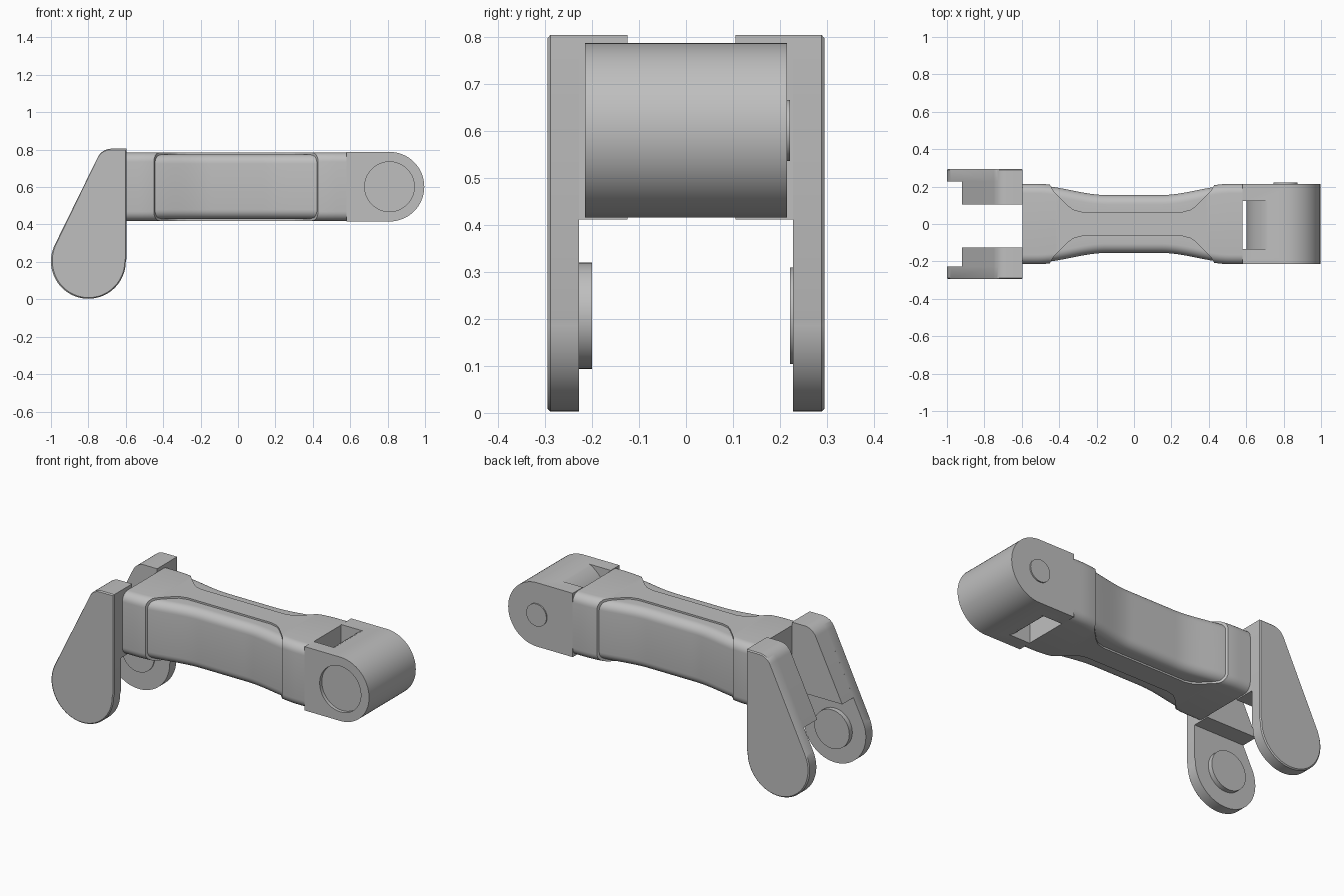
import bpy
import bmesh
from math import sin, cos, radians, pi

if "Cube" in bpy.data.objects:
    bpy.data.objects.remove(bpy.data.objects["Cube"])

gray = bpy.data.materials.new("matte gray")
gray.use_nodes = True
COLOR = (0.52, 0.52, 0.52, 1)
gray.diffuse_color = COLOR
gray.node_tree.nodes["Principled BSDF"].inputs["Base Color"].default_value = COLOR


def arc(cx, cz, r, a0, a1, n):
    """Points on an arc, angles in degrees."""
    angles = [radians(a0 + (a1 - a0) * i / n) for i in range(n + 1)]
    return [(cx + r * cos(a), cz + r * sin(a)) for a in angles]


def loft(name, rings):
    """Closed solid through rings that all have the same point count."""
    bm = bmesh.new()
    loops = [[bm.verts.new(p) for p in ring] for ring in rings]
    n = len(loops[0])
    for a, b in zip(loops, loops[1:]):
        for i in range(n):
            j = (i + 1) % n
            bm.faces.new((a[i], a[j], b[j], b[i]))
    bm.faces.new(loops[0][::-1])
    bm.faces.new(loops[-1])
    bmesh.ops.recalc_face_normals(bm, faces=bm.faces)
    mesh = bpy.data.meshes.new(name)
    bm.to_mesh(mesh)
    bm.free()
    mesh.materials.append(gray)
    obj = bpy.data.objects.new(name, mesh)
    bpy.context.collection.objects.link(obj)
    return obj


def prism_y(name, pts, y0, y1):
    return loft(name, [[(x, y, z) for x, z in pts] for y in (y0, y1)])


def disc(name, cx, cz, r, y0, y1):
    return prism_y(name, arc(cx, cz, r, 0, 360, 48)[:-1], y0, y1)


def cut(obj, cutter):
    """Subtract the cutter, keep the result as plain mesh."""
    mod = obj.modifiers.new("cut", "BOOLEAN")
    mod.operation = "DIFFERENCE"
    mod.solver = "EXACT"
    mod.object = cutter
    bpy.context.view_layer.update()
    graph = bpy.context.evaluated_depsgraph_get()
    mesh = bpy.data.meshes.new_from_object(obj.evaluated_get(graph))
    obj.modifiers.clear()
    obj.data = mesh
    bpy.data.objects.remove(cutter)


def smooth(obj):
    bpy.ops.object.select_all(action="DESELECT")
    obj.select_set(True)
    bpy.context.view_layer.objects.active = obj
    bpy.ops.object.shade_smooth_by_angle(angle=radians(30))


# Waisted link body with rounded long edges
X0, X1, MID_Z = -0.595, 0.58, 0.602


def body_shell(name, inset):
    rings = []
    half_h, r = 0.183 - inset, 0.05
    for i in range(61):
        x = X0 + (X1 - X0) * i / 60
        t = min(max((abs(x) - 0.15) / 0.37, 0), 1)
        w = 0.165 + 0.05 * t * t * (3 - 2 * t) - inset
        ring = []
        for k, (sy, sz) in enumerate(((1, 1), (-1, 1), (-1, -1), (1, -1))):
            ring += arc(sy * (w - r), MID_Z + sz * (half_h - r), r,
                        90 * k, 90 * k + 90, 7)
        rings.append([(x, y, z) for y, z in ring])
    return loft(name, rings)


body = body_shell("link_body", 0)

# Shallow recessed side panels that wrap over the top and bottom
half = [(0.44, 0.3), (0.44, 0.21), (0.42, 0.175), (0.385, 0.14), (0.345, 0.1),
        (0.315, 0.077), (0.27, 0.065)]
outline = [(x - 0.01, y) for x, y in half] + [(-x - 0.01, y) for x, y in half[::-1]]
for s in (-1, 1):
    panel = loft("panel_cutter", [[(x, s * y, z) for x, y in outline] for z in (0.3, 0.9)])
    cut(panel, body_shell("panel_core", 0.01))
    cut(body, panel)
smooth(body)

# Hinge hub with a rounded nose
HX, HZ = 0.81, 0.602
nose = arc(HX, HZ, 0.186, -90, 90, 32)
hub = prism_y("hinge_hub", [(X1, HZ - 0.186)] + nose + [(X1, HZ + 0.186)], -0.215, 0.215)
wall = arc(HX, HZ, 0.208, 115, 245, 28)
slot = [(X1 - 0.02, 0.3), (X1 - 0.02, 0.9), (wall[0][0], 0.9)] + wall + [(wall[-1][0], 0.3)]
cut(hub, prism_y("slot_cutter", slot, -0.135, 0.122))
cut(hub, disc("recess_cutter", HX, HZ, 0.133, -0.3, -0.195))
smooth(hub)
smooth(disc("hub_back_button", HX, HZ, 0.065, 0.2, 0.222))

# Fork arms: thin teardrop plate, thick upper block, round pivot boss
PX, PZ, SLOPE = -0.8, 0.203, 154
shoulder = [(X0, 0.805)] + arc(-0.6775, 0.725, 0.08, 90, SLOPE, 10)
teardrop = shoulder + arc(PX, PZ, 0.2, SLOPE, 360, 44) + [(X0, PZ + 0.02)]
block = shoulder + [(-0.92, 0.412), (X0, 0.412)]
inner, outer, edge = 0.228, 0.295, 0.006


def shrink(pts, d):
    """Pull the outline towards its middle for the outer chamfer."""
    cx, cz = -0.77, 0.4
    return [(cx + (x - cx) * (1 - d / 0.2), cz + (z - cz) * (1 - d / 0.4)) for x, z in pts]


for side, s, block_y, boss_y, boss_r in (("left", 1, 0.105, 0.222, 0.103),
                                         ("right", -1, 0.125, 0.2, 0.113)):
    layers = ((teardrop, inner), (teardrop, outer - edge), (shrink(teardrop, edge), outer))
    smooth(loft("fork_plate_" + side, [[(x, s * y, z) for x, z in pts] for pts, y in layers]))
    smooth(prism_y("fork_block_" + side, block, s * block_y, s * inner))
    smooth(disc("pivot_boss_" + side, PX, 0.207, boss_r, s * boss_y, s * (inner + 0.01)))
